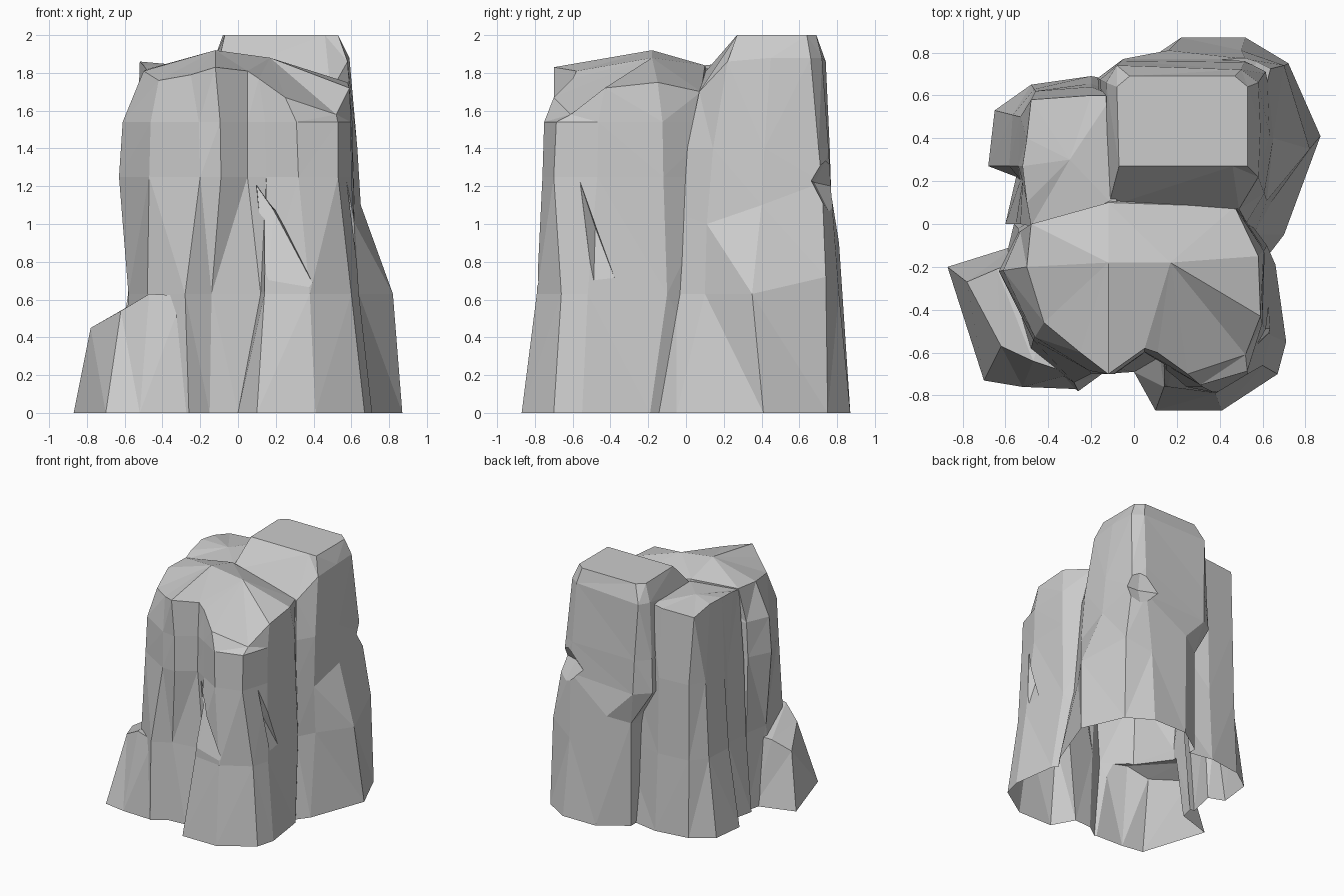
import bpy
import bmesh
from mathutils import Vector

default_cube = bpy.data.objects.get("Cube")
if default_cube:
    bpy.data.objects.remove(default_cube, do_unlink=True)

# Single flat stone colour
stone = bpy.data.materials.new("stone_grey")
stone.use_nodes = True
stone_colour = (0.6, 0.6, 0.6, 1)
stone.diffuse_color = stone_colour
stone.node_tree.nodes["Principled BSDF"].inputs["Base Color"].default_value = stone_colour


def level(outline, height):
    """Place a flat outline at one height."""
    return [Vector((x, y, height)) for x, y in outline]


def blend(lower, upper, amount, height):
    """Make a ring between two others, set at the given height."""
    ring = [a.lerp(b, amount) for a, b in zip(lower, upper)]
    for point in ring:
        point.z = height
    return ring


def build_block(name, rings):
    """Loft rings into a closed faceted rock; repeated points are welded."""
    bm = bmesh.new()
    loops = [[bm.verts.new(point) for point in ring] for ring in rings]
    count = len(loops[0])
    for lower, upper in zip(loops, loops[1:]):
        for i in range(count):
            j = (i + 1) % count
            bm.faces.new((lower[i], lower[j], upper[j], upper[i]))
    for loop, ring in ((loops[0][::-1], rings[0]), (loops[-1], rings[-1])):
        if len({tuple(point) for point in ring}) > 2:
            bm.faces.new(loop)
    bmesh.ops.remove_doubles(bm, verts=bm.verts[:], dist=.0001)
    bmesh.ops.triangulate(bm, faces=bm.faces[:])
    bmesh.ops.recalc_face_normals(bm, faces=bm.faces[:])
    mesh = bpy.data.meshes.new(name)
    bm.to_mesh(mesh)
    bm.free()
    mesh.materials.append(stone)
    block = bpy.data.objects.new(name, mesh)
    bpy.context.collection.objects.link(block)
    return block


def combine(target, other, operation):
    """Apply a boolean to the target and remove the other object."""
    modifier = target.modifiers.new("combine", "BOOLEAN")
    modifier.operation = operation
    modifier.solver = "EXACT"
    modifier.object = other
    bpy.context.view_layer.update()
    graph = bpy.context.evaluated_depsgraph_get()
    result = bpy.data.meshes.new_from_object(target.evaluated_get(graph))
    target.modifiers.clear()
    target.data = result
    bpy.data.objects.remove(other, do_unlink=True)


# Tall flat-topped block at the back, flaring out at its left foot
tall_base = level([(.6, -.18), (.7, -.05), (.87, .41), (.72, .75),
                   (.52, .87), (.22, .87), (0, .72), (0, .1)], 0)
tall_knee = [Vector(p) for p in (
    (.56, -.05, .63), (.64, .1, .63), (.82, .35, .63), (.7, .74, .72),
    (.5, .81, .63), (.16, .81, .9), (0, .72, .85), (-.02, .1, .63))]
tall_waist = [Vector(p) for p in (
    (.54, -.02, 1.05), (.62, .11, 1), (.65, .4, 1.1), (.62, .72, 1.22),
    (.52, .77, 1.15), (-.05, .77, 1.12), (-.17, .68, 1.13), (-.1, .08, 1.1))]
tall_rim = [Vector(p) for p in (
    (.49, .07, 1.7), (.58, .22, 1.86), (.59, .45, 1.88), (.58, .66, 1.88),
    (.5, .72, 1.88), (-.08, .74, 1.86), (-.13, .66, 1.86), (-.12, .08, 1.78))]
tall_top = level([(.46, .27), (.53, .27), (.53, .45), (.53, .64),
                  (.47, .69), (-.02, .69), (-.08, .64), (-.07, .27)], 2)
tall_block = build_block("tall_back_block", [
    tall_base, tall_knee, tall_waist,
    blend(tall_waist, tall_rim, .3, 1.4), tall_rim, tall_top])

# Front mass: sharp ridge, recessed strip and bulging left shoulder
front_base = level([
    (-.56, 0), (-.62, -.25), (-.5, -.6), (-.26, -.78), (-.15, -.7),
    (0, -.69), (.1, -.87), (.41, -.87), (.67, -.7), (.71, -.55),
    (.66, -.19), (.4, .2), (0, .3)], 0)
front_knee = level([
    (-.54, -.02), (-.58, -.22), (-.48, -.58), (-.28, -.74), (-.14, -.66),
    (.12, -.62), (.14, -.76), (.38, -.79), (.6, -.66), (.64, -.52),
    (.62, -.1), (.4, .2), (0, .3)], .63)
front_waist = level([
    (-.54, -.04), (-.63, -.22), (-.47, -.54), (-.2, -.7), (-.09, -.7),
    (.05, -.6), (.15, -.66), (.32, -.76), (.53, -.7), (.6, -.47),
    (.61, -.12), (.4, .2), (0, .25)], 1.25)
front_rim = [Vector(p) for p in (
    (-.48, 0, 1.82), (-.5, -.2, 1.81), (-.42, -.46, 1.76), (-.25, -.6, 1.79),
    (-.12, -.7, 1.83), (.05, -.58, 1.81), (.11, -.6, 1.77), (.25, -.7, 1.67),
    (.52, -.61, 1.58), (.59, -.43, 1.72), (.58, -.15, 1.75), (.47, .08, 1.7),
    (-.12, .1, 1.84))]
# The roof gathers onto a short ridge line with two ends
ridge_end, ridge_peak = Vector((.17, -.18, 1.88)), Vector((-.12, -.18, 1.92))
front_roof = [ridge_end if i in range(6, 12) else ridge_peak
              for i in range(len(front_rim))]
front_mass = build_block("front_mass", [
    front_base, front_knee, front_waist,
    blend(front_waist, front_rim, .15, 1.54), front_rim, front_roof])

# Lower column behind, on the right
rear_base = level([(-.6, 0), (.3, 0), (.3, .6), (-.2, .69),
                   (-.48, .65), (-.65, .53), (-.68, .27), (-.55, .22)], 0)
rear_waist = level([(-.53, 0), (.2, .1), (.2, .5), (-.2, .64),
                    (-.46, .62), (-.53, .5), (-.54, .27), (-.52, .2)], 1.25)
rear_rim = [Vector(p) for p in (
    (-.48, -.01, 1.81), (-.08, .07, 1.82), (-.1, .6, 1.83), (-.2, .6, 1.81),
    (-.48, .58, 1.8), (-.5, .4, 1.85), (-.52, .27, 1.86), (-.5, .1, 1.84))]
rear_peak = Vector((-.3, .3, 1.84))
rear_column = build_block("rear_right_column", [
    rear_base, blend(rear_base, rear_waist, .7, .63), rear_waist,
    rear_rim, [rear_peak] * len(rear_rim)])

# Low spur spreading out at the front right
spur_base = level([(-.87, -.2), (-.7, -.73), (-.52, -.76), (-.27, -.77),
                   (-.3, -.1), (-.55, -.1)], 0)
spur_rim = [Vector(p) for p in (
    (-.78, -.27, .45), (-.62, -.57, .54), (-.47, -.64, .63),
    (-.29, -.7, .62), (-.3, -.1, .6), (-.64, -.21, .53))]
spur = build_block("foot_spur", [spur_base, spur_rim])

# Hollows under the front shoulder, in the left side and at the back corner
hollows = {
    "front_hollow": (
        ((.08, -.95, 1.25), (.13, -.95, .64), (.43, -.95, .64), (.21, -.95, 1.1)),
        ((.1, -.58, 1.2), (.15, -.78, .64), (.42, -.8, .64), (.19, -.64, 1.07))),
    "side_hollow": (
        ((.8, -.57, 1.27), (.8, -.5, .64), (.8, -.33, .63), (.8, -.47, 1)),
        ((.57, -.56, 1.22), (.65, -.49, .65), (.65, -.35, .64), (.55, -.48, .98))),
    "corner_hollow": (
        [(.9, 1, 1.22)] * 4,
        ((.27, .86, 1.18), (.61, .82, 1.5), (.75, .64, 1.24), (.61, .82, .94)),
        [(.53, .68, 1.22)] * 4),
}

# Merge everything into one hollow shell
for block in (front_mass, rear_column, spur):
    combine(tall_block, block, "UNION")
for name, rings in hollows.items():
    cutter = build_block(name, [[Vector(p) for p in ring] for ring in rings])
    combine(tall_block, cutter, "DIFFERENCE")
tall_block.name = "rock_formation"

# Leave the underside open
bm = bmesh.new()
bm.from_mesh(tall_block.data)
underside = [f for f in bm.faces if all(v.co.z < .001 for v in f.verts)]
bmesh.ops.delete(bm, geom=underside, context="FACES")
bm.to_mesh(tall_block.data)
bm.free()
